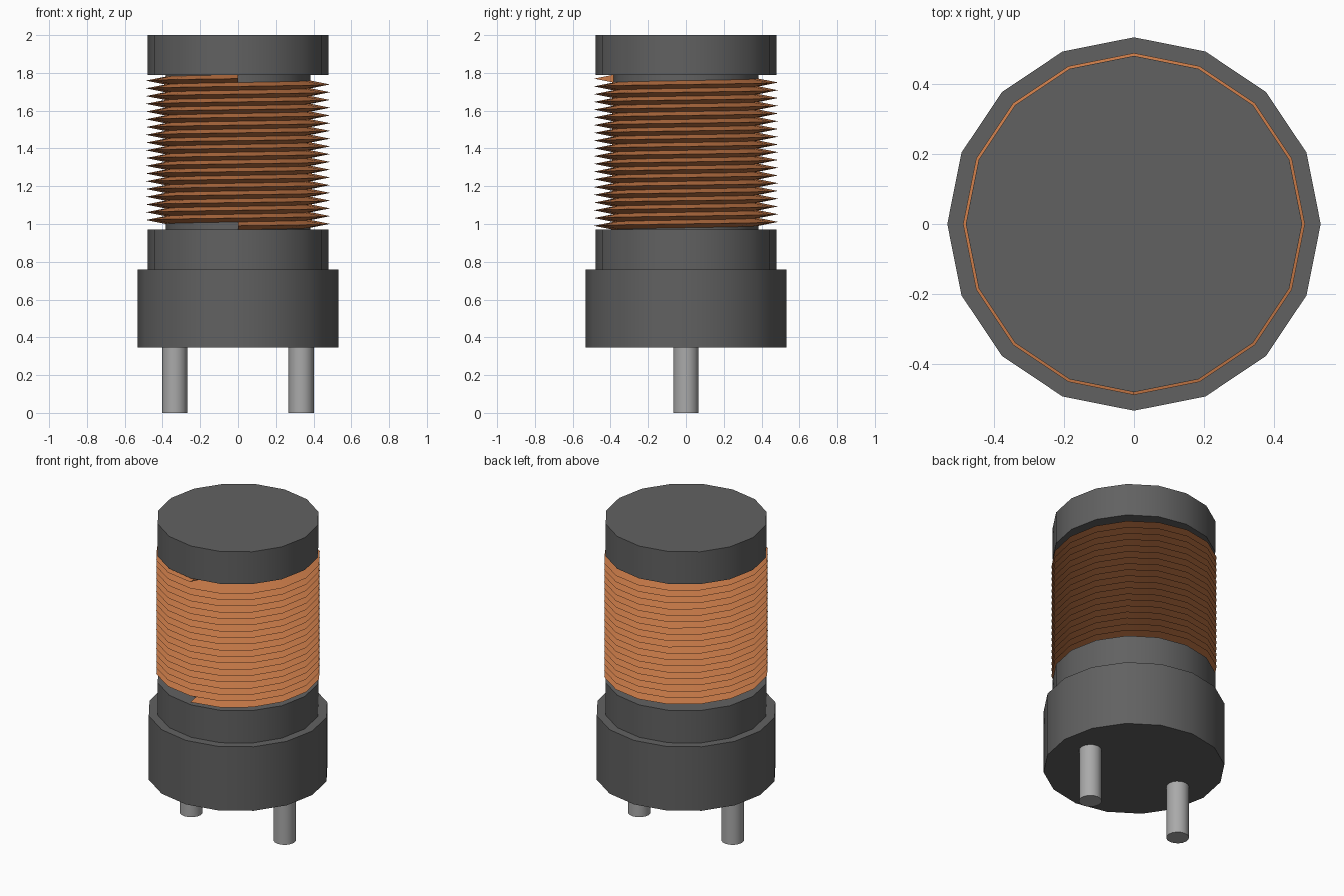
import bpy
import bmesh
import math

cube = bpy.data.objects.get("Cube")
if cube:
    bpy.data.objects.remove(cube, do_unlink=True)


def material(name, rgb):
    mat = bpy.data.materials.new(name)
    mat.use_nodes = True
    mat.diffuse_color = (*rgb, 1)
    mat.node_tree.nodes["Principled BSDF"].inputs["Base Color"].default_value = (*rgb, 1)
    return mat


FERRITE = material("dark grey ferrite", (0.12, 0.12, 0.12))
COPPER = material("copper wire", (0.61, 0.205, 0.068))
METAL = material("pin metal", (0.40, 0.40, 0.40))


def finish(obj, name, mat):
    obj.name = name
    obj.data.materials.append(mat)
    bpy.ops.object.select_all(action='DESELECT')
    obj.select_set(True)
    bpy.context.view_layer.objects.active = obj
    bpy.ops.object.shade_smooth_by_angle(angle=math.radians(30))


def cylinder(name, radius, z0, z1, mat, x=0.0):
    bpy.ops.mesh.primitive_cylinder_add(vertices=16, radius=radius, depth=z1 - z0,
                                        location=(x, 0, (z0 + z1) / 2))
    finish(bpy.context.object, name, mat)


# Base, bobbin flanges and core
cylinder("base", 0.533, 0.345, 0.76, FERRITE)
cylinder("lower_flange", 0.48, 0.76, 0.97, FERRITE)
cylinder("core", 0.385, 0.97, 1.79, FERRITE)
cylinder("upper_flange", 0.48, 1.79, 2.0, FERRITE)

# Pins
for side, x in (("right", -0.335), ("left", 0.335)):
    cylinder(side + "_pin", 0.067, 0.0, 0.345, METAL, x)

# Winding: a sharp-edged wire section swept up a helix, 16 steps per turn
STEPS, TURNS = 16, 19
Z0, Z1 = 0.97, 1.79
pitch = (Z1 - Z0) / (TURNS + 1)
section = [(0.385, -pitch / 2), (0.488, 0.0), (0.385, pitch / 2)]
bm = bmesh.new()
rings = []
for i in range(STEPS * TURNS + 1):
    a = -math.pi / 2 + 2 * math.pi * i / STEPS
    z = Z0 + pitch / 2 + pitch * i / STEPS
    rings.append([bm.verts.new((r * math.cos(a), r * math.sin(a), z + dz))
                  for r, dz in section])
for lower, upper in zip(rings, rings[1:]):
    for j in range(3):
        k = (j + 1) % 3
        bm.faces.new((lower[j], lower[k], upper[k], upper[j]))
bm.faces.new(rings[0])
bm.faces.new(rings[-1])
bmesh.ops.recalc_face_normals(bm, faces=bm.faces)
mesh = bpy.data.meshes.new("copper_winding")
bm.to_mesh(mesh)
bm.free()
winding = bpy.data.objects.new("copper_winding", mesh)
bpy.context.collection.objects.link(winding)
finish(winding, "copper_winding", COPPER)
